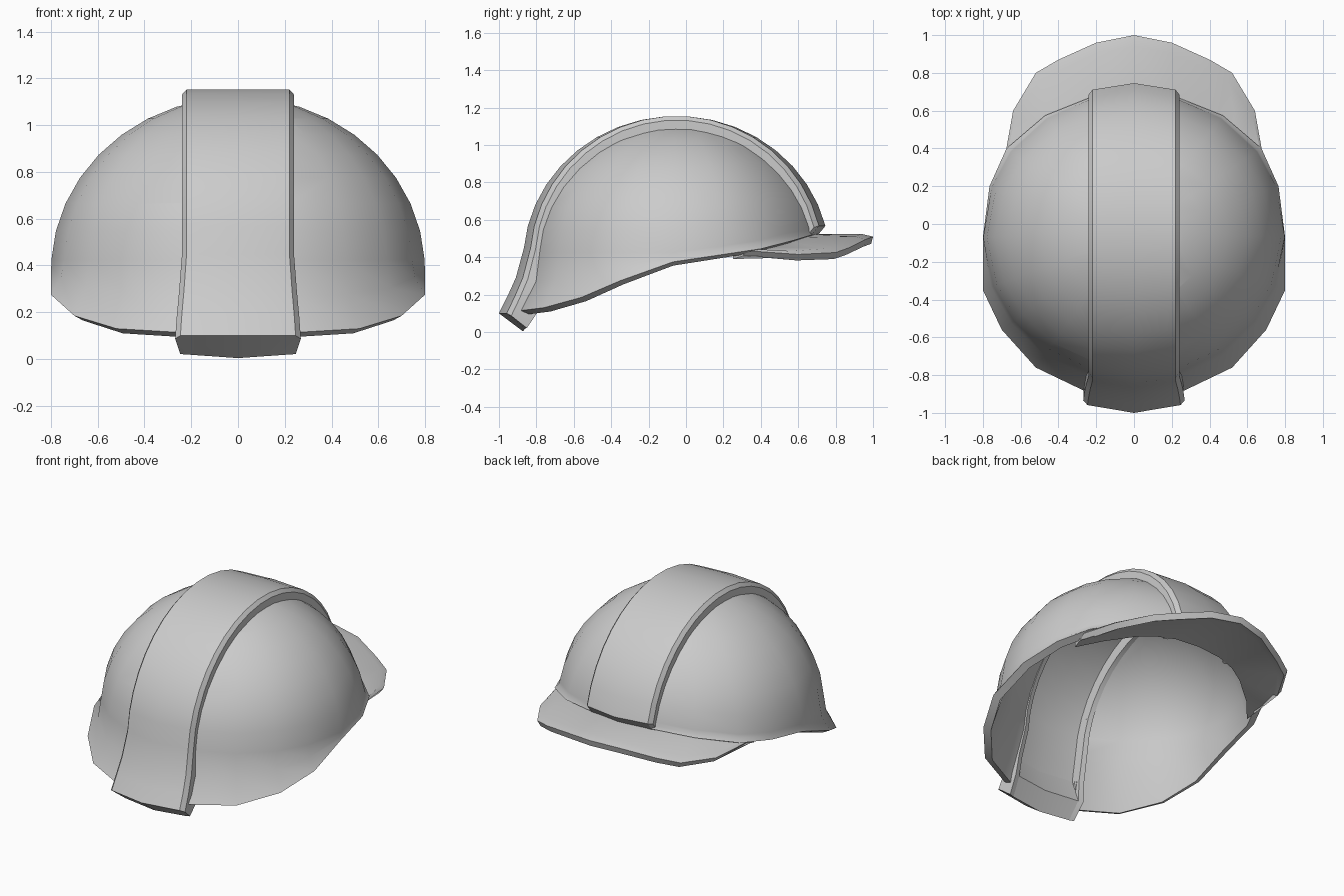
import bpy, bmesh
from math import sin, cos, asin, atan2, pi, radians
from mathutils import Vector

if "Cube" in bpy.data.objects:
    bpy.data.objects.remove(bpy.data.objects["Cube"])


def finish(name, bm, thickness=0):
    bmesh.ops.recalc_face_normals(bm, faces=bm.faces)
    # open sheets must face up before thickening
    if thickness and sum(f.normal.z * f.calc_area() for f in bm.faces) < 0:
        bmesh.ops.reverse_faces(bm, faces=bm.faces)
    me = bpy.data.meshes.new(name)
    bm.to_mesh(me)
    bm.free()
    ob = bpy.data.objects.new(name, me)
    bpy.context.collection.objects.link(ob)
    bpy.ops.object.select_all(action='DESELECT')
    ob.select_set(True)
    bpy.context.view_layer.objects.active = ob
    if thickness:
        m = ob.modifiers.new("Thickness", 'SOLIDIFY')
        m.thickness = thickness
        m.offset = -1
        bpy.ops.object.modifier_apply(modifier=m.name)
    bpy.ops.object.shade_smooth_by_angle(angle=radians(28))
    return ob


def grid(bm, rows, wrap=False):
    vs = [[bm.verts.new(p) for p in r] for r in rows]
    n = len(vs[0])
    for a, b in zip(vs, vs[1:]):
        for i in range(n if wrap else n - 1):
            j = (i + 1) % n
            bm.faces.new((a[i], a[j], b[j], b[i]))
    return vs


def mirrored(half):
    """Half outline -> full left/right list."""
    return [Vector(p) for p in half] + [Vector((-x, y, z)) for x, y, z in reversed(half) if x > 0.001]


# Dome shell: ellipsoid with a rim that dips and flares towards the neck side
RX, RY, RZ, CY, CZ = 0.80, 0.77, 0.74, -0.05, 0.38
WALL, RIM_WALL, RIM_DROP = 0.045, 0.045, 0.02
rim = mirrored([(0, -.92, .10), (.27, -.88, .115), (.52, -.76, .13), (.70, -.56, .185),
                (.80, -.35, .275), (.80, -.07, .375), (.765, .2, .415), (.675, .4, .445),
                (.47, .575, .49), (.22, .675, .52), (0, .70, .525)])
STEPS = 9
outer_rows = [[] for _ in range(STEPS + 2)]
inner_rows = [[] for _ in range(STEPS + 1)]
for p in rim:
    a = atan2(p.x / RX, (p.y - CY) / RY)
    e0 = max(0, asin((p.z - CZ) / RZ)) + 0.06

    def on_dome(e, w=0):
        return Vector(((RX - w) * cos(e) * sin(a), CY + (RY - w) * cos(e) * cos(a),
                       CZ + (RZ - w) * sin(e)))
    base = on_dome(e0)
    mid = base.lerp(p, 0.22)
    mid.z = base.z + (p.z - base.z) * 0.5
    outer_rows[0].append(p)
    outer_rows[1].append(mid)
    h = Vector((p.x, p.y - CY, 0)).normalized() * RIM_WALL
    inner_rows[0].append(p - h - Vector((0, 0, RIM_DROP)))
    for k in range(STEPS):
        e = e0 + (pi / 2 - e0) * k / STEPS
        outer_rows[k + 2].append(on_dome(e))
        inner_rows[k + 1].append(on_dome(e, WALL))
bm = bmesh.new()
vs = grid(bm, outer_rows[::-1] + inner_rows, wrap=True)
for ring, z in ((vs[0], CZ + RZ), (vs[-1], CZ + RZ - WALL)):
    top = bm.verts.new((0, CY, z))
    for i in range(len(ring)):
        bm.faces.new((ring[i], ring[(i + 1) % len(ring)], top))
bmesh.ops.recalc_face_normals(bm, faces=bm.faces)
# open the middle where the raised band sits
for x in (-.22, .22):
    bmesh.ops.bisect_plane(bm, geom=bm.verts[:] + bm.edges[:] + bm.faces[:],
                           plane_co=(x, 0, 0), plane_no=(1, 0, 0))
gone = [f for f in bm.faces if abs(f.calc_center_median().x) < .215]
bmesh.ops.delete(bm, geom=gone, context='FACES')
finish("dome_shell", bm)

# Raised centre band: channel section swept along the crown
path = [(-1.0, .10), (-.955, .19), (-.91, .29)]
ARC = 18
for k in range(ARC + 1):
    t = radians(175 - (175 - 14) * k / ARC)
    path.append((CY + .82 * cos(t), CZ + .775 * sin(t)))
outer = [(.24, -.115), (.24, -.022), (.22, 0), (0, 0)]
inner = [(.21, -.115), (.21, -.045), (0, -.045)]
section = (outer + [(-x, d) for x, d in reversed(outer[:3])]
           + [(-x, d) for x, d in inner] + [(x, d) for x, d in reversed(inner[:2])])
rows = []
for i, (y, z) in enumerate(path):
    y0, z0 = path[max(i - 1, 0)]
    y1, z1 = path[min(i + 1, len(path) - 1)]
    t = Vector((y1 - y0, z1 - z0)).normalized()
    n = Vector((-t.y, t.x))
    if i == 0:
        n = Vector((-.8, .6))
    widen = 1 + .12 * min(1, max(0, (.42 - z) / .3)) * (y < 0)
    row = []
    for x, d in section:
        w = widen
        if d < -.03:                 # thick closed lip at the neck end
            if i == 0:
                d = -.16 + abs(x) * .12
                w *= .92
            elif i == 1:
                d = -.15
        yy = y + n.x * d
        row.append((x * w, CY + (yy - CY) * (1 - .9 * x * x), z + n.y * d))
    rows.append(row)
# tucked-in end above the brim
rows.append([(x, y - .045, z - .055) for x, y, z in rows[-1]])
bm = bmesh.new()
vs = grid(bm, rows, wrap=True)
for ring in (vs[0], vs[-1]):         # end caps follow the channel section
    for q in ((0, 1, 10, 11), (1, 2, 3, 9, 10), (3, 4, 5, 8, 9), (5, 6, 7, 8)):
        bm.faces.new([ring[i] for i in q])
finish("centre_band", bm)

# Brim: arched visor following the rim at the +y side, tucked inside the dome
edge_in = mirrored([(.67, .25, .43), (.56, .38, .455), (.41, .50, .49),
                    (.30, .56, .505), (.17, .59, .52), (0, .60, .525)])
edge_out = mirrored([(.69, .32, .435), (.64, .60, .415), (.52, .80, .425),
                     (.40, .87, .45), (.20, .96, .495), (0, 1.0, .51)])
edge_mid = [a.lerp(b, .85) + Vector((0, 0, .012)) for a, b in zip(edge_in, edge_out)]
bm = bmesh.new()
grid(bm, [edge_in, edge_mid, edge_out])
finish("brim", bm, 0.04)
